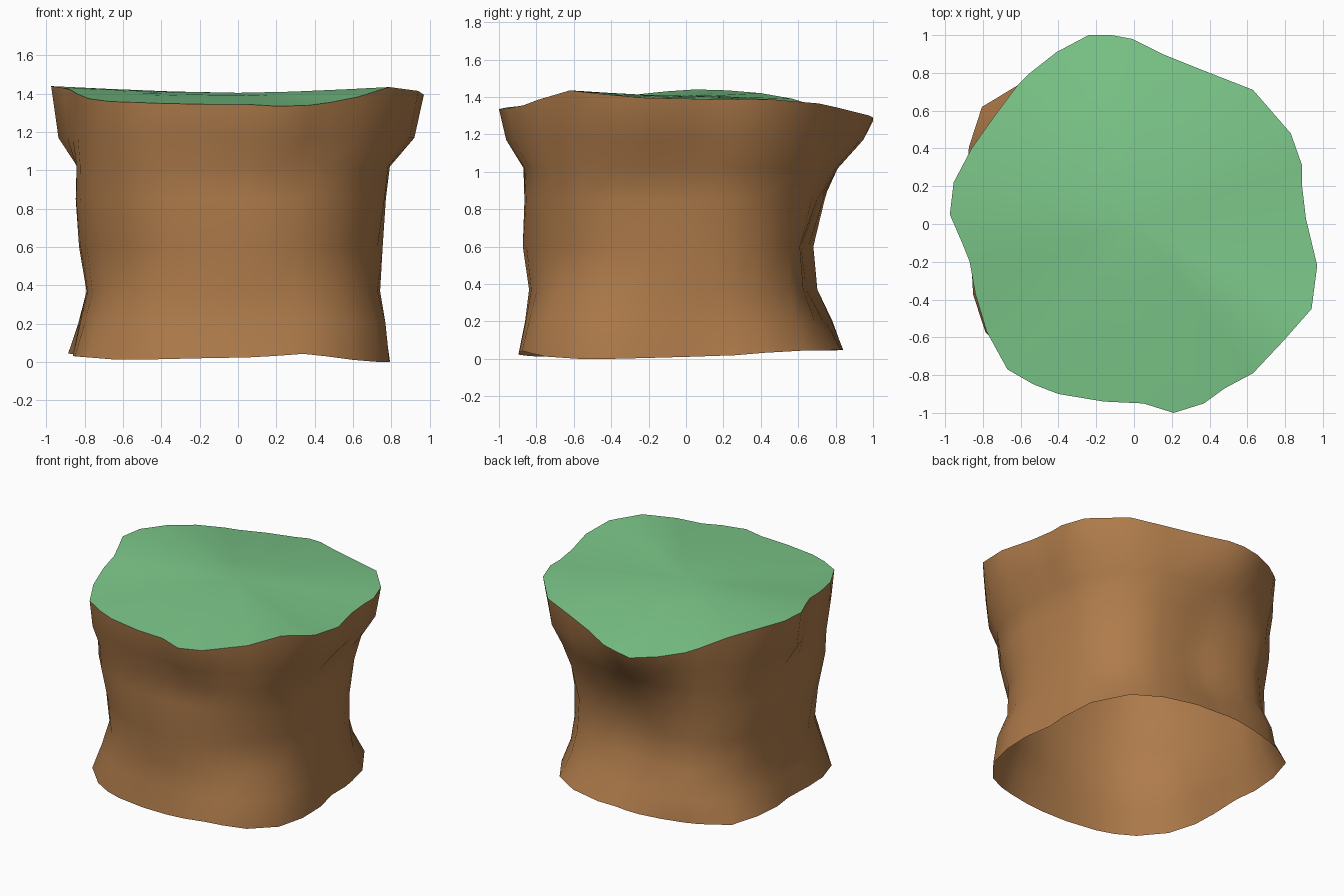
import bpy, bmesh
from math import atan2, hypot, cos, sin, tau

if "Cube" in bpy.data.objects:
    bpy.data.objects.remove(bpy.data.objects["Cube"])

# Rim of the grassy top (x, y, z)
RIM = [(.91, .03, 1.39), (.89, .2, 1.385), (.89, .31, 1.385), (.83, .48, 1.385), (.63, .71, 1.365),
       (.4, .8, 1.345), (.15, .9, 1.32), (-.01, .98, 1.3), (-.12, 1, 1.29), (-.24, 1, 1.27),
       (-.41, .91, 1.29), (-.55, .8, 1.315), (-.62, .73, 1.34), (-.74, .57, 1.39), (-.86, .4, 1.42),
       (-.955, .22, 1.435), (-.975, .05, 1.44), (-.91, -.1, 1.43), (-.87, -.2, 1.42),
       (-.84, -.37, 1.4), (-.78, -.57, 1.375), (-.67, -.77, 1.36), (-.53, -.85, 1.355),
       (-.4, -.9, 1.35), (-.16, -.94, 1.345), (.05, -.95, 1.345), (.21, -1, 1.335),
       (.37, -.95, 1.34), (.48, -.87, 1.355), (.63, -.79, 1.385), (.79, -.62, 1.435),
       (.94, -.45, 1.415), (.97, -.22, 1.395)]

# Bottom outline, a rounded square with four corners (x, y, z)
BASE = [(.75, 0, .01), (.74, .3, .02), (.68, .55, .045), (.4, .76, .045), (0, .83, .05),
        (-.4, .8, .045), (-.83, .6, .045), (-.87, .43, .05), (-.85, 0, .04), (-.85, -.3, .03),
        (-.84, -.5, .03), (-.6, -.75, .01), (-.2, -.88, .02), (.1, -.89, .025), (.37, -.87, .045),
        (.52, -.8, .02), (.7, -.67, 0), (.79, -.38, 0)]

# Wall radii at eight compass angles, from low to high
WALL = [(.2, (.74, .79, .75, .94, .83, .92, .86, .93)),
        (.37, (.73, .75, .65, .87, .79, .87, .84, .86)),
        (.6, (.75, .74, .62, .86, .83, .89, .875, .85)),
        (.85, (.755, .79, .71, .9, .845, .94, .865, .91)),
        (1.02, (.78, .85, .81, .91, .84, .95, .87, .93))]


def polar(p):
    return (atan2(p[1], p[0]) % tau, hypot(p[0], p[1]), p[2])


def base_at(a):
    pts = sorted(polar(p) for p in BASE)
    pts.append((pts[0][0] + tau, pts[0][1], pts[0][2]))
    for p, q in zip(pts, pts[1:]):
        if p[0] <= a <= q[0]:
            t = (a - p[0]) / (q[0] - p[0])
            r = p[1] + t * (q[1] - p[1])
            return (r * cos(a), r * sin(a), p[2] + t * (q[2] - p[2]))
    return (pts[0][1] * cos(a), pts[0][1] * sin(a), pts[0][2])


def wall_at(radii, a, z):
    # periodic smooth curve through the eight radii
    f = a / tau * 8
    i, t = int(f), f - int(f)
    p0, p1, p2, p3 = (radii[(i + k) % 8] for k in (-1, 0, 1, 2))
    r = p1 + .5 * t * (p2 - p0 + t * (2 * p0 - 5 * p1 + 4 * p2 - p3 + t * (3 * (p1 - p2) + p3 - p0)))
    return (r * cos(a), r * sin(a), z)


def loft(name, rings, color, tip=None):
    bm = bmesh.new()
    loops = [[bm.verts.new(p) for p in ring] for ring in rings]
    n = len(rings[0])
    for lo, hi in zip(loops, loops[1:]):
        for i in range(n):
            j = (i + 1) % n
            bm.faces.new((lo[i], lo[j], hi[j], hi[i]))
    if tip:
        t = bm.verts.new(tip)
        for i in range(n):
            bm.faces.new((loops[-1][i], loops[-1][(i + 1) % n], t))
    for f in bm.faces:
        f.smooth = True
    mesh = bpy.data.meshes.new(name)
    bm.to_mesh(mesh)
    bm.free()
    mat = bpy.data.materials.new(name + "_color")
    mat.diffuse_color = color
    mat.use_nodes = True
    mat.node_tree.nodes["Principled BSDF"].inputs["Base Color"].default_value = mat.diffuse_color
    mesh.materials.append(mat)
    ob = bpy.data.objects.new(name, mesh)
    bpy.context.collection.objects.link(ob)


rim = sorted(RIM, key=lambda p: polar(p)[0])
angles = [polar(p)[0] for p in rim]

# Earth wall, open underneath, flaring out to the rim
rings = [[base_at(a) for a in angles]]
rings += [[wall_at(radii, a, z) for a in angles] for z, radii in WALL]
flare = [(.72 * x + .28 * u, .72 * y + .28 * v, 1.17) for (x, y, z), (u, v, w) in zip(rim, rings[-1])]
loft("earth_wall", rings + [flare, rim], (.43, .2, .07, 1))

# Grass cap, gently uneven
cap = [[(x * s, y * s, z + (1.405 - z) * b) for x, y, z in rim] for s, b in ((1, 0), (.7, .4), (.35, .8))]
loft("grass_top", cap, (.2, .57, .25, 1), (0, 0, 1.405))
